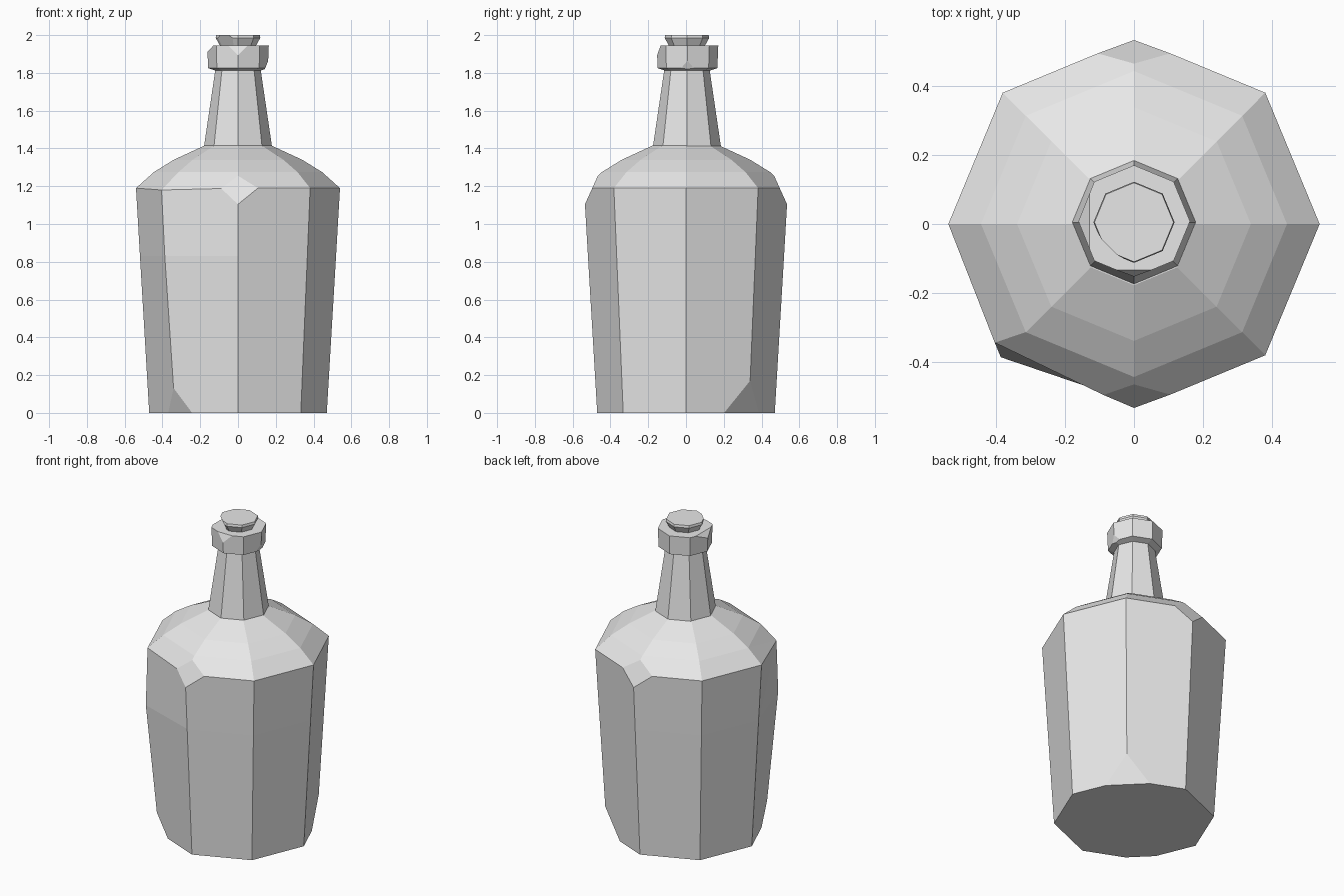
import bpy
import bmesh
from math import cos, sin, radians
from mathutils import Vector

cube = bpy.data.objects.get("Cube")
if cube:
    bpy.data.objects.remove(cube, do_unlink=True)

SIDES = 8

grey = bpy.data.materials.new("plain grey")
grey.use_nodes = True
grey.diffuse_color = (0.8, 0.8, 0.8, 1)
for node in grey.node_tree.nodes:
    if node.type == 'BSDF_PRINCIPLED':
        node.inputs["Base Color"].default_value = (0.8, 0.8, 0.8, 1)


def around(angle, r, z):
    a = radians(angle)
    return Vector((r * cos(a), r * sin(a), z))


def lathe(profile):
    """Closed eight-sided solid from (radius, height) pairs."""
    bm = bmesh.new()
    rings = [[bm.verts.new(around(i * 360 / SIDES, r, z)) for i in range(SIDES)]
             for r, z in profile]
    for low, high in zip(rings, rings[1:]):
        for i in range(SIDES):
            j = (i + 1) % SIDES
            bm.faces.new((low[i], low[j], high[j], high[i]))
    bm.faces.new(rings[0][::-1])
    bm.faces.new(rings[-1])
    return bm, rings


def chip(bm, angle, r1, z1, r2, z2):
    """Slice off a corner along the line (r1, z1)-(r2, z2), seen side-on."""
    outward = around(angle, abs(z2 - z1), 0)
    outward.z = (r1 - r2) * (1 if z2 > z1 else -1)
    geom = bm.verts[:] + bm.edges[:] + bm.faces[:]
    cut = bmesh.ops.bisect_plane(bm, geom=geom, dist=0.0001,
                                 plane_co=around(angle, r1, z1),
                                 plane_no=outward.normalized(), clear_outer=True)
    edges = [e for e in cut["geom_cut"] if isinstance(e, bmesh.types.BMEdge)]
    bmesh.ops.edgeloop_fill(bm, edges=edges)


def finish(bm, name, offset=(0, 0, 0)):
    bmesh.ops.triangulate(bm, faces=[f for f in bm.faces if len(f.verts) == 4])
    bmesh.ops.recalc_face_normals(bm, faces=bm.faces[:])
    mesh = bpy.data.meshes.new(name)
    bm.to_mesh(mesh)
    bm.free()
    mesh.materials.append(grey)
    obj = bpy.data.objects.new(name, mesh)
    obj.location = offset
    bpy.context.collection.objects.link(obj)
    return obj


# Body and shoulder, with one dented corner and four chipped ones
bm, rings = lathe([(0.47, 0), (0.519, 0.83), (0.54, 1.19),
                   (0.445, 1.275), (0.34, 1.34), (0.178, 1.415)])
rings[1][5].co = around(225, 0.548, 0.83)
rings[2][5].co = Vector((-0.405, -0.345, 1.18))
for angle in (90, 270):
    chip(bm, angle, 0.537, 1.10, 0.46, 1.27)
chip(bm, 45, 0.416, 0, 0.48, 0.17)
chip(bm, 225, 0.433, 0, 0.478, 0.12)
finish(bm, "body")

# Neck
bm, rings = lathe([(0.18, 1.41), (0.118, 1.83)])
finish(bm, "neck", (0, 0.005, 0))

# Collar, with worn corners
bm, rings = lathe([(0.118, 1.812), (0.158, 1.825), (0.163, 1.945)])
chip(bm, 0, 0.142, 1.82, 0.16, 1.865)
chip(bm, 180, 0.158, 1.915, 0.13, 1.945)
chip(bm, 270, 0.155, 1.91, 0.142, 1.945)
finish(bm, "collar", (0, 0.008, 0))

# Stopper, flaring upward
bm, rings = lathe([(0.09, 1.935), (0.118, 1.985), (0.115, 2.0)])
chip(bm, 225, 0.075, 1.94, 0.102, 2.0)
finish(bm, "stopper", (0, 0.005, 0))
